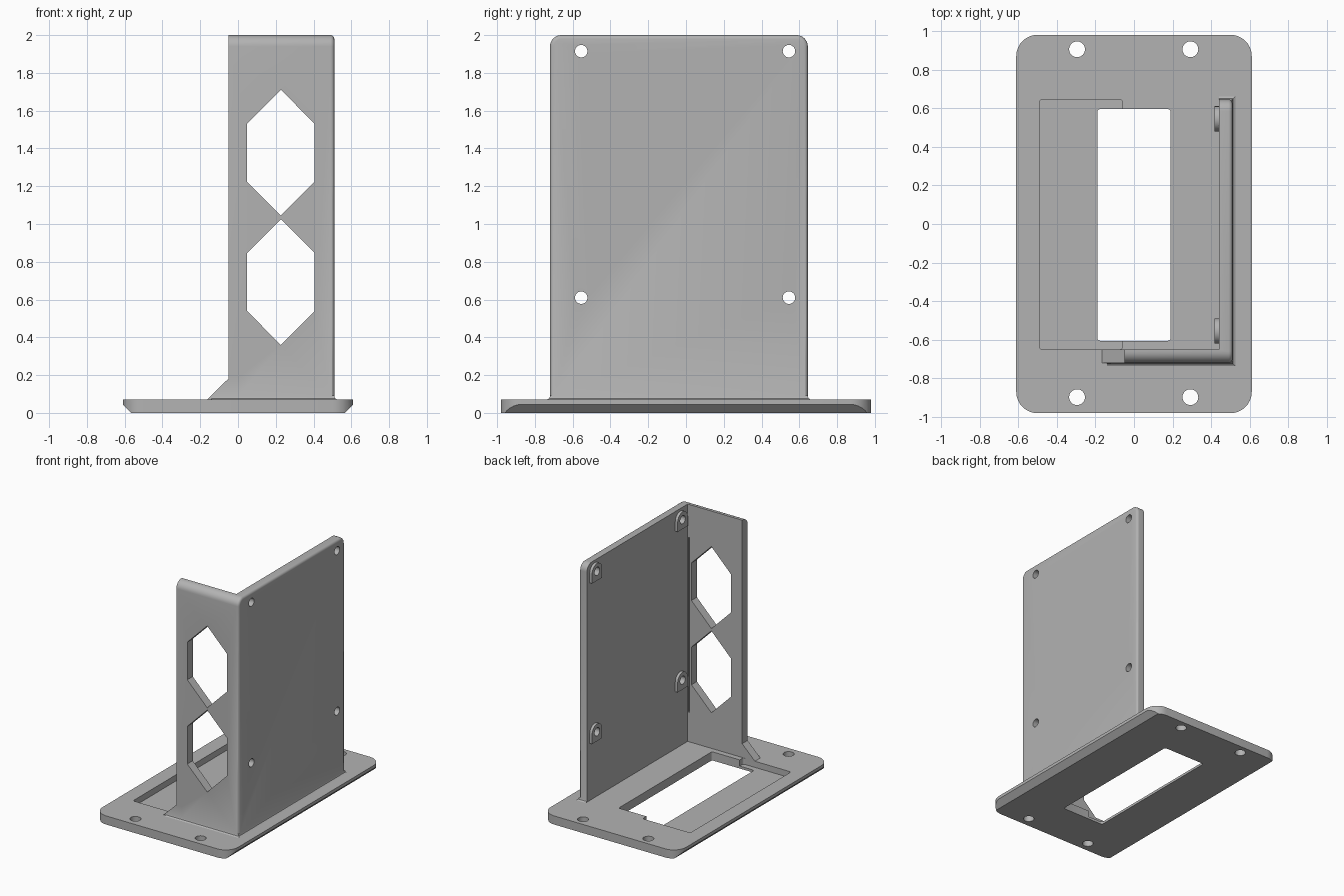
import bpy
import bmesh
from math import sin, cos, pi, radians
from mathutils import Vector

cube = bpy.data.objects.get("Cube")
if cube:
    bpy.data.objects.remove(cube, do_unlink=True)

grey = bpy.data.materials.new("light grey plastic")
grey.use_nodes = True
grey.diffuse_color = (0.45, 0.45, 0.45, 1)
grey.node_tree.nodes["Principled BSDF"].inputs["Base Color"].default_value = grey.diffuse_color


def arc(cx, cy, r, start, end, n):
    return [(cx + r * cos(radians(start + (end - start) * i / n)),
             cy + r * sin(radians(start + (end - start) * i / n))) for i in range(n + 1)]


def rounded_rect(a0, a1, b0, b1, r, n=8):
    return (arc(a1 - r, b0 + r, r, -90, 0, n) + arc(a1 - r, b1 - r, r, 0, 90, n)
            + arc(a0 + r, b1 - r, r, 90, 180, n) + arc(a0 + r, b0 + r, r, 180, 270, n))


def rect(a0, a1, b0, b1):
    return [(a0, b0), (a1, b0), (a1, b1), (a0, b1)]


def place(p, axis, t):
    a, b = p
    return {"x": (t, a, b), "y": (a, t, b), "z": (a, b, t)}[axis]


def loft(name, loops, axis, bevel=0):
    """Solid through (outline, position) loops along an axis; bevel rounds the last cap."""
    bm = bmesh.new()
    rings = [[bm.verts.new(place(p, axis, t)) for p in pts] for pts, t in loops]
    bm.faces.new(rings[0])
    cap = bm.faces.new(rings[-1])
    for low, high in zip(rings, rings[1:]):
        for i in range(len(low)):
            j = (i + 1) % len(low)
            bm.faces.new((low[i], low[j], high[j], high[i]))
    bmesh.ops.recalc_face_normals(bm, faces=bm.faces)
    if bevel:
        bmesh.ops.bevel(bm, geom=list(cap.edges), offset=bevel, segments=4,
                        profile=0.5, affect="EDGES")
    mesh = bpy.data.meshes.new(name)
    bm.to_mesh(mesh)
    bm.free()
    mesh.materials.append(grey)
    obj = bpy.data.objects.new(name, mesh)
    bpy.context.collection.objects.link(obj)
    return obj


def prism(name, pts, axis, lo, hi, bevel=0):
    return loft(name, [(pts, lo), (pts, hi)], axis, bevel)


def combine(target, tool, operation):
    """Apply a boolean and discard the tool solid."""
    tool.hide_render = True
    mod = target.modifiers.new("boolean", "BOOLEAN")
    mod.operation = operation
    mod.solver = "EXACT"
    mod.object = tool
    bpy.context.view_layer.objects.active = target
    bpy.ops.object.modifier_apply(modifier=mod.name)
    bpy.data.objects.remove(tool, do_unlink=True)


def cut(target, pts, axis, lo, hi):
    combine(target, prism("cutter", pts, axis, lo, hi), "DIFFERENCE")


def circle(a, b, r):
    return arc(a, b, r, 0, 360, 32)[:-1]


# Base plate with rounded corners and undercut long sides
base = prism("base_plate", rounded_rect(-0.61, 0.61, -0.98, 0.98, 0.11), "z", 0, 0.07)
for s in (-1, 1):
    cut(base, [(s * 0.555, -0.01), (s * 0.70, -0.01), (s * 0.70, 0.135)], "y", -1.2, 1.2)

# Shallow recess, cable window and screw holes
cut(base, rounded_rect(-0.49, -0.06, -0.65, 0.645, 0.015, 4), "z", 0.02, 0.2)
cut(base, rounded_rect(-0.19, 0.19, -0.605, 0.595, 0.015, 4), "z", -0.1, 0.2)
for x in (-0.295, 0.292):
    for y in (-0.897, 0.905):
        cut(base, circle(x, y, 0.041), "z", -0.1, 0.2)

# Upright bracket: a rounded block hollowed to an L
side = ([(-0.72, 0.04), (0.645, 0.04)] + arc(0.585, 1.94, 0.06, 0, 90, 8)
        + arc(-0.66, 1.94, 0.06, 90, 180, 8))
bracket = prism("upright_bracket", side, "x", -0.05, 0.51, bevel=0.02)

# Fillet where the bracket meets the plate
foot = [(rect(-0.14, 0.508 + d, -0.718 - d, 0.643 + d), z)
        for d, z in ((0.018, 0.06), (0.018, 0.07), (0.006, 0.077), (0, 0.092))]
combine(bracket, loft("foot_fillet", foot, "z"), "UNION")

# Gusset at the free edge of the front wall
gusset = [(-0.165, 0.05), (-0.165, 0.07), (-0.05, 0.182), (0, 0.182), (0, 0.05)]
combine(bracket, prism("gusset", gusset, "y", -0.72, -0.64), "UNION")
cut(bracket, rect(-1, 0.44, -0.65, 1), "z", -0.1, 3)

# Hexagonal openings in the front wall and the slim corner groove
for z in (0.6925, 1.3775):
    hexagon = [(0.227 + a, z + b) for a, b in
               ((0, -0.333), (0.179, -0.153), (0.179, 0.153),
                (0, 0.333), (-0.179, 0.153), (-0.179, -0.153))]
    cut(bracket, hexagon, "y", -0.9, -0.5)
cut(bracket, rect(0.424, 0.436, 0.31, 1.73), "y", -0.66, -0.6)

# Arched screw bosses and their through holes
for y in (-0.555, 0.545):
    for z in (0.61, 1.915):
        arch = [(y - 0.065, z - 0.075), (y + 0.065, z - 0.075)] + arc(y, z, 0.065, 0, 180, 16)
        combine(bracket, prism("screw_boss", arch, "x", 0.418, 0.46), "UNION")
        cut(bracket, circle(y, z, 0.033), "x", 0.3, 0.7)

# Smooth the rounded surfaces only
for obj in (base, bracket):
    bpy.ops.object.select_all(action="DESELECT")
    obj.select_set(True)
    bpy.context.view_layer.objects.active = obj
    bpy.ops.object.shade_smooth_by_angle(angle=radians(30))
